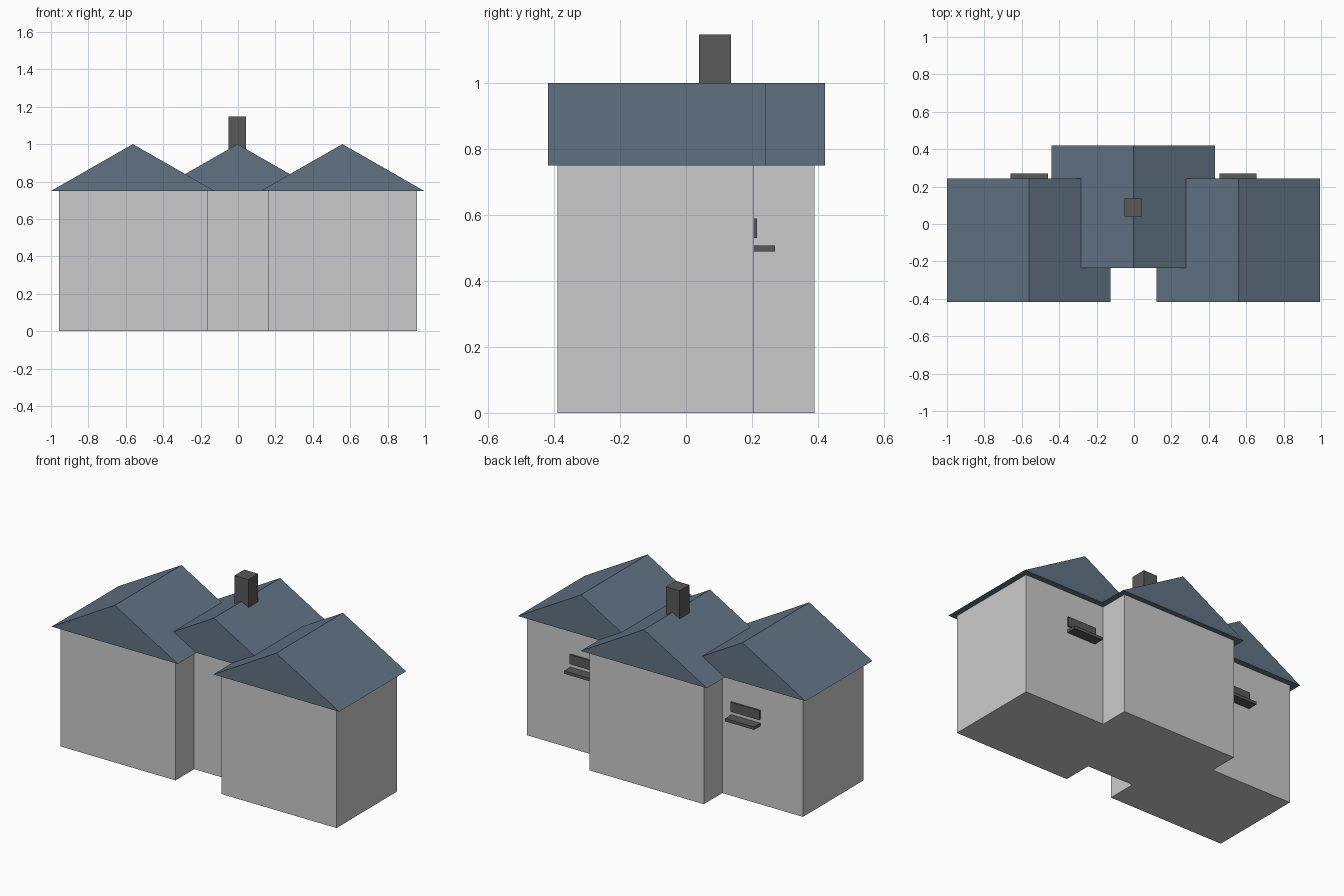
import bpy
import bmesh

if "Cube" in bpy.data.objects:
    bpy.data.objects.remove(bpy.data.objects["Cube"])


def material(name, color):
    m = bpy.data.materials.new(name)
    m.diffuse_color = (*color, 1)
    m.use_nodes = True
    m.node_tree.nodes["Principled BSDF"].inputs["Base Color"].default_value = m.diffuse_color
    return m


def extrude(name, profile, vec, mat=None):
    """Closed solid from a planar profile swept along vec."""
    bm = bmesh.new()
    face = bm.faces.new([bm.verts.new(p) for p in profile])
    new = bmesh.ops.extrude_face_region(bm, geom=[face], use_keep_orig=True)["geom"]
    bmesh.ops.translate(bm, vec=vec, verts=[g for g in new if isinstance(g, bmesh.types.BMVert)])
    bmesh.ops.recalc_face_normals(bm, faces=bm.faces)
    mesh = bpy.data.meshes.new(name)
    bm.to_mesh(mesh)
    bm.free()
    ob = bpy.data.objects.new(name, mesh)
    bpy.context.collection.objects.link(ob)
    if mat:
        mesh.materials.append(mat)
    return ob


def box(name, x0, x1, y0, y1, z0, z1, mat=None):
    base = [(x0, y0, z0), (x1, y0, z0), (x1, y1, z0), (x0, y1, z0)]
    return extrude(name, base, (0, 0, z1 - z0), mat)


def gable_roof(name, cx, y0, y1):
    half, eave, ridge = 0.437, 0.75, 1.0
    tri = [(cx - half, y0, eave), (cx + half, y0, eave), (cx, y0, ridge)]
    return extrude(name, tri, (0, y1 - y0, 0), slate)


slate = material("slate", (0.12, 0.17, 0.23))
dark = material("dark_grey", (0.1, 0.1, 0.1))

# Walls: one outline, two wings forward and the middle block set back
right_half = [(0.16, -0.205), (0.16, -0.39), (0.956, -0.39),
              (0.956, 0.207), (0.397, 0.207), (0.397, 0.39)]
outline = right_half + [(-x, y) for x, y in reversed(right_half)]
extrude("walls", [(x, y, 0) for x, y in outline], (0, 0, 0.75))

# Three overlapping gable roofs
gable_roof("left_roof", -0.562, -0.418, 0.243)
gable_roof("right_roof", 0.558, -0.418, 0.243)
gable_roof("middle_roof", -0.003, -0.235, 0.421)

# Chimney
box("chimney", -0.052, 0.044, 0.04, 0.137, 0.94, 1.148, dark)

# Rear windows with sills
for side, cx in (("left", -0.56), ("right", 0.556)):
    box(side + "_window", cx - 0.1, cx + 0.1, 0.2, 0.216, 0.53, 0.59, dark)
    box(side + "_window_sill", cx - 0.1, cx + 0.1, 0.2, 0.27, 0.49, 0.508, dark)
